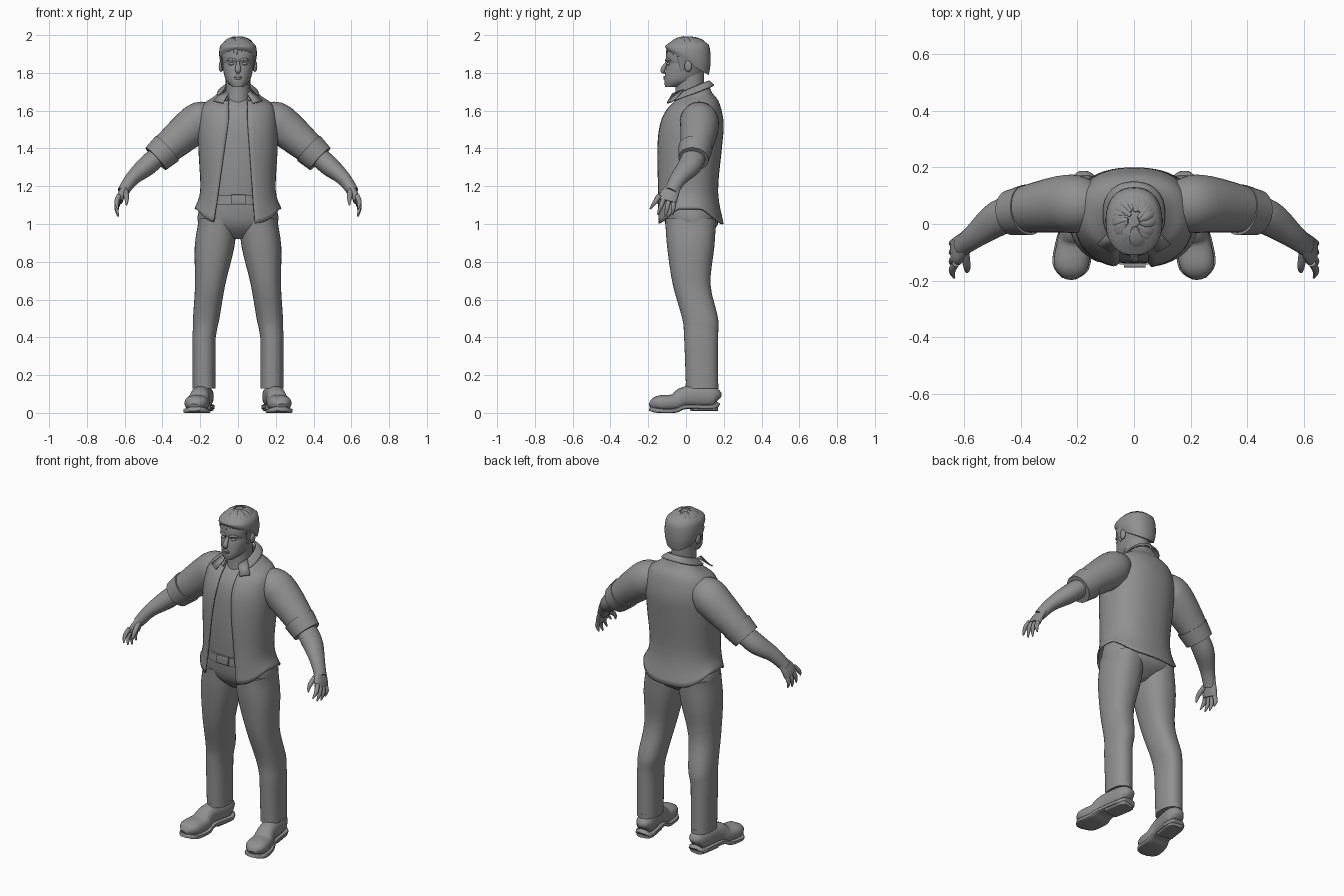
import bpy, bmesh, math, random
from mathutils import Vector

random.seed(4)
if "Cube" in bpy.data.objects:
    bpy.data.objects.remove(bpy.data.objects["Cube"])

GREY = bpy.data.materials.new("plain_grey")
GREY.use_nodes = True
GREY.diffuse_color = (.28, .28, .28, 1)
GREY.node_tree.nodes["Principled BSDF"].inputs["Base Color"].default_value = GREY.diffuse_color
SIDES = (("left", 1), ("right", -1))


def finish(name, bm):
    bmesh.ops.recalc_face_normals(bm, faces=bm.faces)
    mesh = bpy.data.meshes.new(name)
    bm.to_mesh(mesh)
    bm.free()
    mesh.materials.append(GREY)
    mesh.shade_smooth()
    mesh.set_sharp_from_angle(angle=math.radians(40))
    part = bpy.data.objects.new(name, mesh)
    bpy.context.collection.objects.link(part)
    return part


def thicken(part, offset=-1):
    cloth = part.modifiers.new("cloth_thickness", "SOLIDIFY")
    cloth.thickness, cloth.offset = .008, offset


def ramp(value, start, end):
    return min(max((value - start) / (end - start), 0), 1)


def power(value, exponent):
    return math.copysign(abs(value) ** (2 / exponent), value)


def smooth(rows, steps):
    """Smooth curve through rows of numbers."""
    curve = []
    last = len(rows) - 1
    for i in range(last):
        before, here, after, beyond = [rows[min(max(i + k, 0), last)] for k in (-1, 0, 1, 2)]
        for s in range(steps):
            t = s / steps
            curve.append([b + t * ((c - a) + t * ((2 * a - 5 * b + 4 * c - d) + t * (3 * b - a - 3 * c + d))) / 2
                          for a, b, c, d in zip(before, here, after, beyond)])
    return curve + [list(rows[-1])]


def skin(name, rings, closed=True):
    bm = bmesh.new()
    rings = [[bm.verts.new(point) for point in ring] for ring in rings]
    count = len(rings[0])
    for low, high in zip(rings, rings[1:]):
        for i in range(count if closed else count - 1):
            j = (i + 1) % count
            bm.faces.new((low[i], low[j], high[j], high[i]))
    if closed:
        bm.faces.new(rings[0])
        bm.faces.new(rings[-1])
    return finish(name, bm)


def loft(name, rows, side=1, gap=None, centre=lambda z: 0, shape=lambda point: point, segments=48, exponent=2.3):
    """Upright body part. Rows: height, half width, front, back."""
    rings = []
    for z, half, front, back in smooth(rows, 4):
        start, end = 0, 2 * math.pi
        if gap:
            right, left = [math.asin(min(edge / half, .98) ** (exponent / 2)) for edge in gap(z)]
            start, end = left, end - right
        ring = []
        for i in range(segments):
            angle = start + (end - start) * i / (segments - 1 if gap else segments)
            x = centre(z) + half * power(math.sin(angle), exponent)
            y = (front + back) / 2 - (back - front) / 2 * power(math.cos(angle), exponent)
            ring.append(shape(Vector((side * x, y, z))))
        rings.append(ring)
    return skin(name, rings, not gap)


def tube(name, rows, side=1, ref=(0, 1, 0), flat=1, exponent=2, segments=16, steps=4):
    """Limb along a path. Rows: position, radius along ref, optional radius across it."""
    rows = smooth(rows, steps)
    path = [Vector(row[:3]) for row in rows]
    rings = []
    for i, (spot, row) in enumerate(zip(path, rows)):
        along = (path[min(i + 1, len(path) - 1)] - path[max(i - 1, 0)]).normalized()
        u = Vector(ref)
        u = (u - along * u.dot(along)).normalized()
        v = along.cross(u)
        ring = []
        for k in range(segments):
            angle = 2 * math.pi * k / segments
            x, y, z = (spot + u * row[3] * power(math.cos(angle), exponent)
                       + v * row[-1] * flat * power(math.sin(angle), exponent))
            ring.append((x * side, y, z))
        rings.append(ring)
    return skin(name, rings)


def ball(name, centre, size):
    bm = bmesh.new()
    bmesh.ops.create_uvsphere(bm, u_segments=16, v_segments=10, radius=1)
    for vert in bm.verts:
        vert.co = Vector(c + s * p for c, s, p in zip(centre, size, vert.co))
    finish(name, bm)


# Open shirt: the hem rises at the sides, the neckline slopes to the front
def drape(point):
    hem = ramp(point.z, 1.2, 1) * min(abs(point.x) / .22, 1) ** 4
    neck = ramp(point.z, 1.57, 1.69) ** 2
    point.z += .08 * hem + .42 * neck * point.y
    return point


def shirt_gap(z):
    low = ramp(z, 1.55, 1)
    return .05 + .08 * low, .05 + .04 * low


thicken(loft("open_shirt", [
    (1, .23, -.156, .2), (1.17, .2, -.156, .17), (1.4, .21, -.156, .19), (1.53, .21, -.14, .2),
    (1.62, .19, -.1, .18), (1.66, .13, -.07, .14), (1.69, .08, -.06, .12)], gap=shirt_gap, shape=drape))

# Undershirt, belt and buckle
loft("undershirt", [(1.1, .16, -.13, .12), (1.3, .17, -.14, .13), (1.5, .17, -.13, .15),
                    (1.6, .14, -.1, .14), (1.67, .08, -.05, .1)], shape=drape)
loft("belt", [(1.1, .17, -.146, .13), (1.15, .17, -.146, .13)])
tube("belt_buckle", [(-.035, -.146, 1.13, .008, .025), (.04, -.146, 1.13, .008, .025)], exponent=6)

# Collar band with folded wings
thicken(loft("collar", [(1.68, .11, -.08, .15), (1.71, .07, -.06, .12)],
             gap=lambda z: (.055, .055), shape=drape))
for label, side in SIDES:
    bm = bmesh.new()
    bm.faces.new([bm.verts.new((side * x, y, z)) for x, y, z in (
        (.07, -.01, 1.71), (.05, -.07, 1.69), (.08, -.1, 1.64), (.13, -.07, 1.65))])
    thicken(finish(label + "_collar_wing", bm), 0)

# Trousers and shoes
loft("trouser_seat", [(.92, .04, -.04, .08), (1, .21, -.11, .17), (1.14, .18, -.13, .14)])
shoe_profile = [(.17, .02, .05, .09), (.14, .05, .03, .14), (0, .05, .03, .14),
                (-.06, .06, .01, .1), (-.15, .06, .01, .09), (-.19, .02, .02, .05)]


def shoe_row(y, half, bottom, top):
    return .2 - .16 * y, y, (bottom + top) / 2, half, (top - bottom) / 2


for label, side in SIDES:
    loft(label + "_trouser_leg", [
        (.13, .06, 0, .17), (.4, .062, -.01, .17), (.5, .07, -.02, .17), (.68, .08, -.07, .13),
        (.88, .105, -.1, .15), (1.03, .1, -.11, .16)], side, centre=lambda z: .18 - .07 * ramp(z, .4, 1))
    tube(label + "_trouser_hem", [(.18, .085, .13, .088, .061), (.18, .085, .155, .088, .061)], side)
    upper = [shoe_row(*row) for row in shoe_profile]
    sole = [shoe_row(y, half + .005, low - .01, low + .015) for y, half, low, top in shoe_profile]
    heel = [shoe_row(y, half, .01, .04) for y, half in ((.165, .03), (.14, .05), (.03, .05))]
    for part, rows, exponent in (("shoe", upper, 2.4), ("sole", sole, 6), ("heel", heel, 6)):
        tube(f"{label}_{part}", rows, side, (1, 0, 0), exponent=exponent, segments=24)

# Sleeves, rolled cuffs, forearms and hands
for label, side in SIDES:
    tube(label + "_sleeve", [(.12, .07, 1.56, .07), (.19, .07, 1.55, .1), (.26, .07, 1.5, .1),
                             (.4, .05, 1.38, .08)], side, segments=32)
    tube(label + "_rolled_cuff", [(.375, .05, 1.4, .09), (.435, .04, 1.345, .08)], side, segments=32)
    tube(label + "_forearm", [(.4, .05, 1.38, .06), (.48, .02, 1.31, .063), (.56, -.04, 1.24, .045),
                              (.61, -.08, 1.17, .036)], side, flat=.85, segments=24)
    tube(label + "_palm", [(.6, -.06, 1.2, .035), (.62, -.09, 1.15, .05), (.63, -.1, 1.12, .05)],
         side, flat=.4, exponent=2.6)
    tube(label + "_thumb", [(.6, -.08, 1.19, .016), (.59, -.15, 1.14, .013), (.59, -.17, 1.1, .004)], side)
    for i, finger in enumerate(("index", "middle", "ring", "little")):
        base = Vector((.63, -.14 + .025 * i, 1.15 - .01 * i))
        tip = Vector((.635, -.19 + .04 * i, 1.04 + .01 * (i - 2) ** 2))
        middle = (base + tip) / 2 + Vector((.01, 0, 0))
        tube(f"{label}_{finger}_finger", [(*base, .013), (*middle, .012), (*tip, .004)], side, segments=12)

# Neck, head and face
tube("neck", [(0, .02, 1.63, .08), (0, .02, 1.7, .075), (0, .02, 1.82, .075)], flat=.87, segments=32)
loft("head", [(1.725, .03, -.11, -.05), (1.76, .063, -.115, .06), (1.82, .08, -.107, .1),
              (1.85, .085, -.1, .12), (1.87, .088, -.106, .12), (1.92, .09, -.1, .12),
              (1.97, .05, -.06, .08)], exponent=2.2)
tube("nose", [(0, -.1, 1.86, .007), (0, -.123, 1.815, .016), (0, -.11, 1.797, .005)],
     ref=(1, 0, 0), flat=.8)
for lip, z in (("upper_lip", 1.779), ("lower_lip", 1.77)):
    tube(lip, [(-.028, -.104, 1.774, .002), (0, -.114, z, .006), (.028, -.104, 1.774, .002)])
for label, side in SIDES:
    ball(label + "_ear", (side * .09, .012, 1.835), (.012, .02, .03))
    ball(label + "_eye", (side * .034, -.092, 1.848), (.016, .012, .008))
    tube(label + "_brow", [(.01, -.106, 1.866, .005), (.04, -.1, 1.872, .007), (.06, -.08, 1.865, .003)], side)
    tube(label + "_sideburn", [(.09, -.02, 1.89, .03), (.08, -.02, 1.81, .006)], side, flat=.3)


# Hair cap, lower at the nape, with locks running from the crown
def hairline(point):
    point.z -= .6 * point.y * ramp(point.z, 1.95, 1.86)
    return point


loft("hair_cap", [(1.86, .09, -.1, .12), (1.9, .1, -.11, .13), (1.95, .09, -.1, .12),
                  (1.985, .04, -.04, .06)], shape=hairline)
LOCKS = 30
for i in range(LOCKS):
    turn = 2 * math.pi * (i + random.uniform(-.3, .3)) / LOCKS
    start, reach = random.uniform(.15, .5), random.uniform(1.3, 1.6)
    rows = []
    for k, (thick, wide) in enumerate(((.004, .006), (.008, .018), (.008, .018), (.003, .003))):
        fall = start + (reach - start) * k / 3
        sweep = turn + .12 * k
        rows.append((.094 * math.sin(fall) * math.sin(sweep), .01 - .115 * math.sin(fall) * math.cos(sweep),
                     1.89 + .102 * math.cos(fall), thick, wide))
    tube(f"hair_lock_{i + 1}", rows, ref=(math.sin(turn), -math.cos(turn), .8), segments=8)
